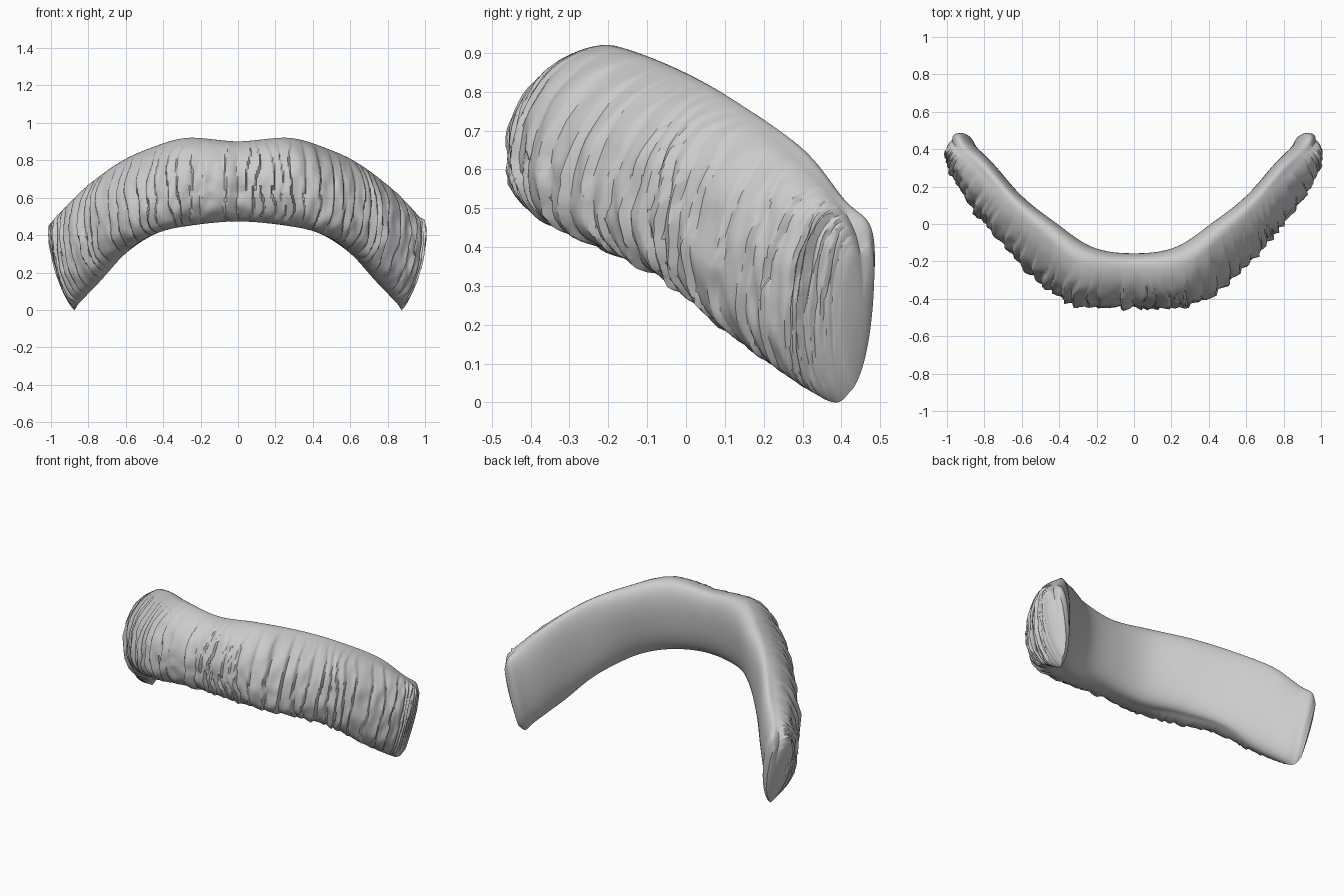
import bpy, bmesh, math, random
from mathutils import Vector, noise

if "Cube" in bpy.data.objects:
    bpy.data.objects.remove(bpy.data.objects["Cube"])

random.seed(4)

# Guide points from the middle to the right tip: top, bottom, front, back
STATIONS = [
    [(0, -.24, .90), (0, -.28, .475), (0, -.45, .66), (0, -.16, .70)],
    [(.27, -.20, .92), (.27, -.26, .45), (.30, -.435, .66), (.22, -.13, .68)],
    [(.47, -.05, .865), (.44, -.14, .41), (.52, -.30, .58), (.42, .0, .63)],
    [(.64, .10, .785), (.60, .05, .305), (.70, -.115, .50), (.60, .15, .54)],
    [(.80, .26, .66), (.74, .19, .15), (.87, .09, .38), (.75, .32, .42)],
    [(.92, .38, .53), (.85, .31, .04), (.97, .25, .30), (.84, .41, .30)],
    [(.965, .43, .45), (.875, .385, .0), (.995, .34, .30), (.89, .475, .30)],
    [(.972, .45, .38), (.895, .43, .035), (.983, .40, .28), (.93, .483, .28)],
]
ROWS = [[Vector(p) for p in s] for s in STATIONS]
ROWS.insert(0, [Vector((-p.x, p.y, p.z)) for p in ROWS[1]])
ROWS.append([2 * a - b for a, b in zip(ROWS[-1], ROWS[-2])])


def guide(k, t):
    """Catmull-Rom point on guide curve k."""
    i = min(int(t), len(STATIONS) - 2)
    f = t - i
    a, b, c, d = (ROWS[i + j][k] for j in range(4))
    return 0.5 * (2 * b + (c - a) * f + (2 * a - 5 * b + 4 * c - d) * f * f
                  + (3 * b - a - 3 * c + d) * f ** 3)


# Overlapping hair locks: random cuts along the length
def make_cuts():
    cuts, t = [0.0], 0.0
    while t < 7:
        t += random.uniform(.14, .42)
        cuts.append(t)
    return cuts, [random.uniform(.4, 1.0) for _ in cuts]


LOCKS = {1: make_cuts(), -1: make_cuts()}


def lock_height(side, t):
    """Sawtooth: each lock swells outwards, then steps down."""
    cuts, amps = LOCKS[side]
    t = max(0, t)
    i = max(j for j, c in enumerate(cuts) if c <= t)
    f = (t - cuts[i]) / (cuts[min(i + 1, len(cuts) - 1)] - cuts[i] + 1e-6)
    return amps[i] * (f ** .7 if f < .85 else (1 - f) / .15)


def surface(t, side, a):
    top, bot, front, back = (guide(k, t) for k in range(4))
    mid = (top + bot) / 2
    ca, sa = math.cos(a), math.sin(a)
    across = front - mid if ca > 0 else back - mid
    power = .95 if ca > 0 else .75
    p = mid + (top - bot) / 2 * math.copysign(abs(sa) ** .9, sa) + across * abs(ca) ** power
    # locks only on the outer side, fading to the smooth inner side and tips
    fade = max(0, ca) ** .6 * min(1, (7 - t) / .8)
    wob = noise.noise(Vector((t * 2, side * 5, a * 1.3))) * .14
    rough = noise.noise(Vector((t * 5, side * 3, a * 2.5)))
    out = across.normalized()
    p += out * fade * (.034 * (lock_height(side, t + wob) - .45) + .012 * rough)
    p.x *= side
    return p


# Moustache body: rings swept from left tip to right tip
N, M = 260, 72
bm = bmesh.new()
rings = []
for i in range(-N, N + 1):
    t = abs(i) / N * 7
    side = 1 if i >= 0 else -1
    rings.append([bm.verts.new(surface(t, side, 2 * math.pi * j / M)) for j in range(M)])
for r, q in zip(rings, rings[1:]):
    for j in range(M):
        k = (j + 1) % M
        bm.faces.new((r[j], r[k], q[k], q[j]))

# Rounded tips
for ring, sgn in ((rings[0], -1), (rings[-1], 1)):
    centre = sum((v.co for v in ring), Vector()) / M
    push = Vector((sgn * .002, .012, -.002))
    prev = ring
    for s in (.8, .5, .2):
        new = [bm.verts.new(centre + (v.co - centre) * s + push * (1 - s * s)) for v in ring]
        for j in range(M):
            k = (j + 1) % M
            bm.faces.new((prev[j], prev[k], new[k], new[j]))
        prev = new
    bm.faces.new(prev)
bmesh.ops.recalc_face_normals(bm, faces=bm.faces)
low = min(v.co.z for v in bm.verts)
bmesh.ops.translate(bm, verts=bm.verts, vec=(0, 0, -low))

mesh = bpy.data.meshes.new("moustache")
bm.to_mesh(mesh)
bm.free()
obj = bpy.data.objects.new("moustache", mesh)
bpy.context.collection.objects.link(obj)

mat = bpy.data.materials.new("light grey")
mat.diffuse_color = (.6, .6, .6, 1)
mat.use_nodes = True
mat.node_tree.nodes["Principled BSDF"].inputs["Base Color"].default_value = mat.diffuse_color
mesh.materials.append(mat)

bpy.context.view_layer.objects.active = obj
obj.select_set(True)
bpy.ops.object.shade_smooth_by_angle(angle=math.radians(40))
